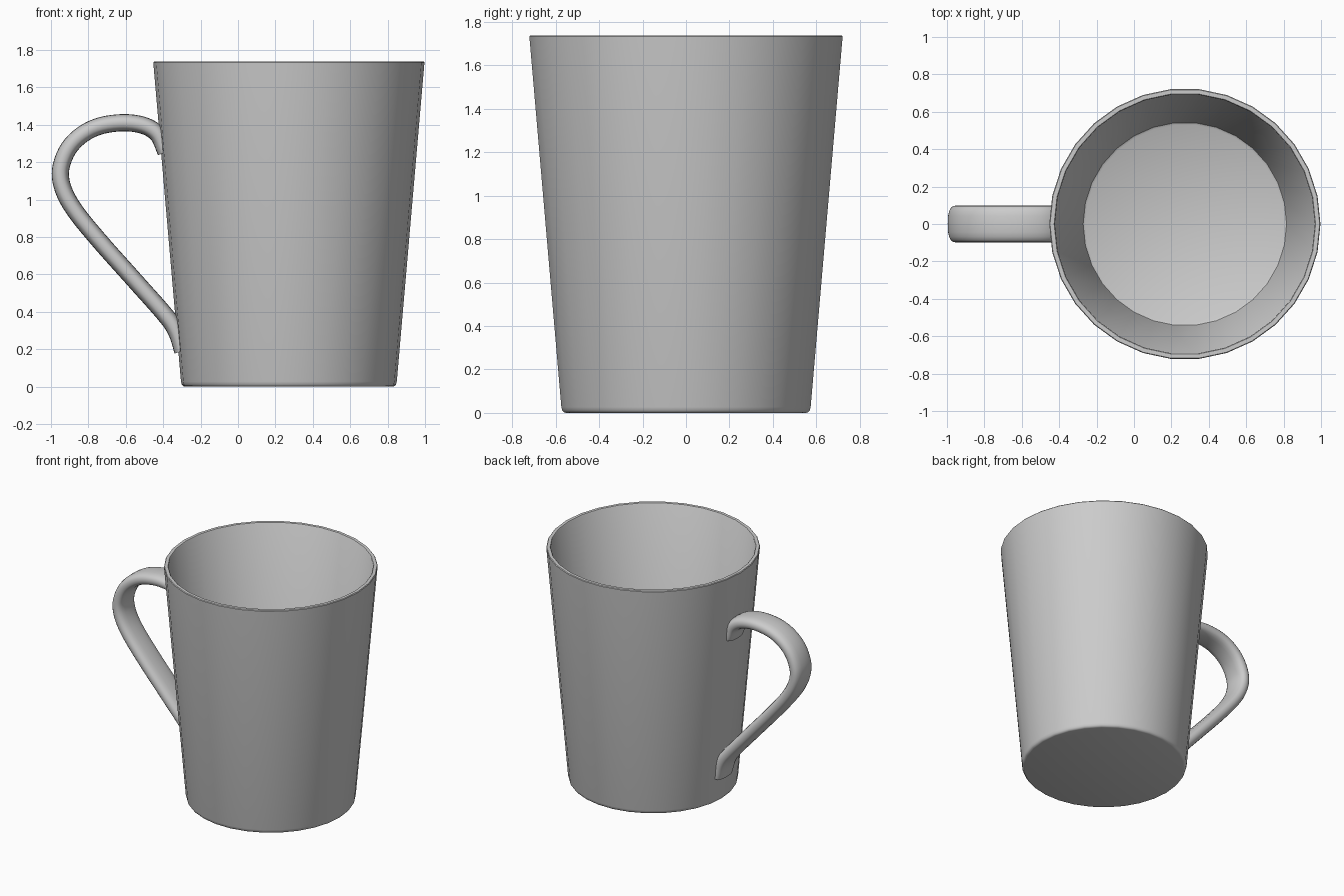
import bpy, bmesh, math
from mathutils import Vector
from mathutils.geometry import interpolate_bezier

if "Cube" in bpy.data.objects:
    bpy.data.objects.remove(bpy.data.objects["Cube"])

CX = 0.272      # cup axis
SIDES = 30


def finish(name, bm, angle):
    bmesh.ops.recalc_face_normals(bm, faces=bm.faces[:])
    mesh = bpy.data.meshes.new(name)
    bm.to_mesh(mesh)
    bm.free()
    obj = bpy.data.objects.new(name, mesh)
    bpy.context.collection.objects.link(obj)
    bpy.ops.object.select_all(action='DESELECT')
    obj.select_set(True)
    bpy.context.view_layer.objects.active = obj
    bpy.ops.object.shade_smooth_by_angle(angle=math.radians(angle))
    return obj


def skin(bm, rings):
    # Join closed rings into a tube and cap both ends
    loops = [[bm.verts.new(p) for p in ring] for ring in rings]
    n = len(loops[0])
    for a, b in zip(loops, loops[1:]):
        for i in range(n):
            j = (i + 1) % n
            bm.faces.new((a[i], a[j], b[j], b[i]))
    bm.faces.new(loops[0])
    bm.faces.new(loops[-1])


# Cup: outer wall, rim, inner wall and floor as one turned profile
profile = [(0.556, 0), (0.566, 0.003), (0.573, 0.012), (0.577, 0.027),
           (0.725, 1.733), (0.721, 1.738), (0.699, 1.738), (0.695, 1.733),
           (0.549, 0.055), (0.544, 0.04), (0.532, 0.033)]
bm = bmesh.new()
skin(bm, [[(CX + r * math.cos(2 * math.pi * i / SIDES),
            r * math.sin(2 * math.pi * i / SIDES), z) for i in range(SIDES)]
          for r, z in profile])
finish("cup", bm, 40)

# Handle: rounded strap swept along a smooth path
path = [Vector((x, 0, z)) for x, z in [
    (-0.385, 1.255), (-0.43, 1.35), (-0.51, 1.398), (-0.64, 1.41),
    (-0.78, 1.378), (-0.89, 1.295), (-0.945, 1.18), (-0.942, 1.08),
    (-0.885, 0.96), (-0.75, 0.79), (-0.55, 0.565), (-0.37, 0.36),
    (-0.325, 0.285), (-0.295, 0.19)]]
ends = [path[0] * 2 - path[1]] + path + [path[-1] * 2 - path[-2]]
points = []
for a, b, c, d in zip(ends, ends[1:], ends[2:], ends[3:]):
    k = (c - b).length / 3
    points += interpolate_bezier(b, b + (c - a).normalized() * k,
                                 c - (d - b).normalized() * k, c, 6)[:-1]
points.append(path[-1])


def wall_x(z):
    # Middle of the cup wall on the handle side
    return CX - (0.577 + 0.148 * (z - 0.027) / 1.706) + 0.018


def strap(t):
    # Stadium-like section: width along y, thickness across the path
    c, s = math.cos(t), math.sin(t)
    return (0.099 * math.copysign(abs(c) ** 0.7, c),
            0.046 * math.copysign(abs(s) ** 0.8, s))


rings = []
for i, p in enumerate(points):
    tan = (points[min(i + 1, len(points) - 1)] - points[max(i - 1, 0)]).normalized()
    nrm = Vector((-tan.z, 0, tan.x))
    ring = []
    for j in range(20):
        w, h = strap(2 * math.pi * j / 20)
        v = p + nrm * h + Vector((0, w, 0))
        v.x = min(v.x, wall_x(v.z))
        ring.append(v)
    rings.append(ring)
bm = bmesh.new()
skin(bm, rings)
finish("handle", bm, 60)
